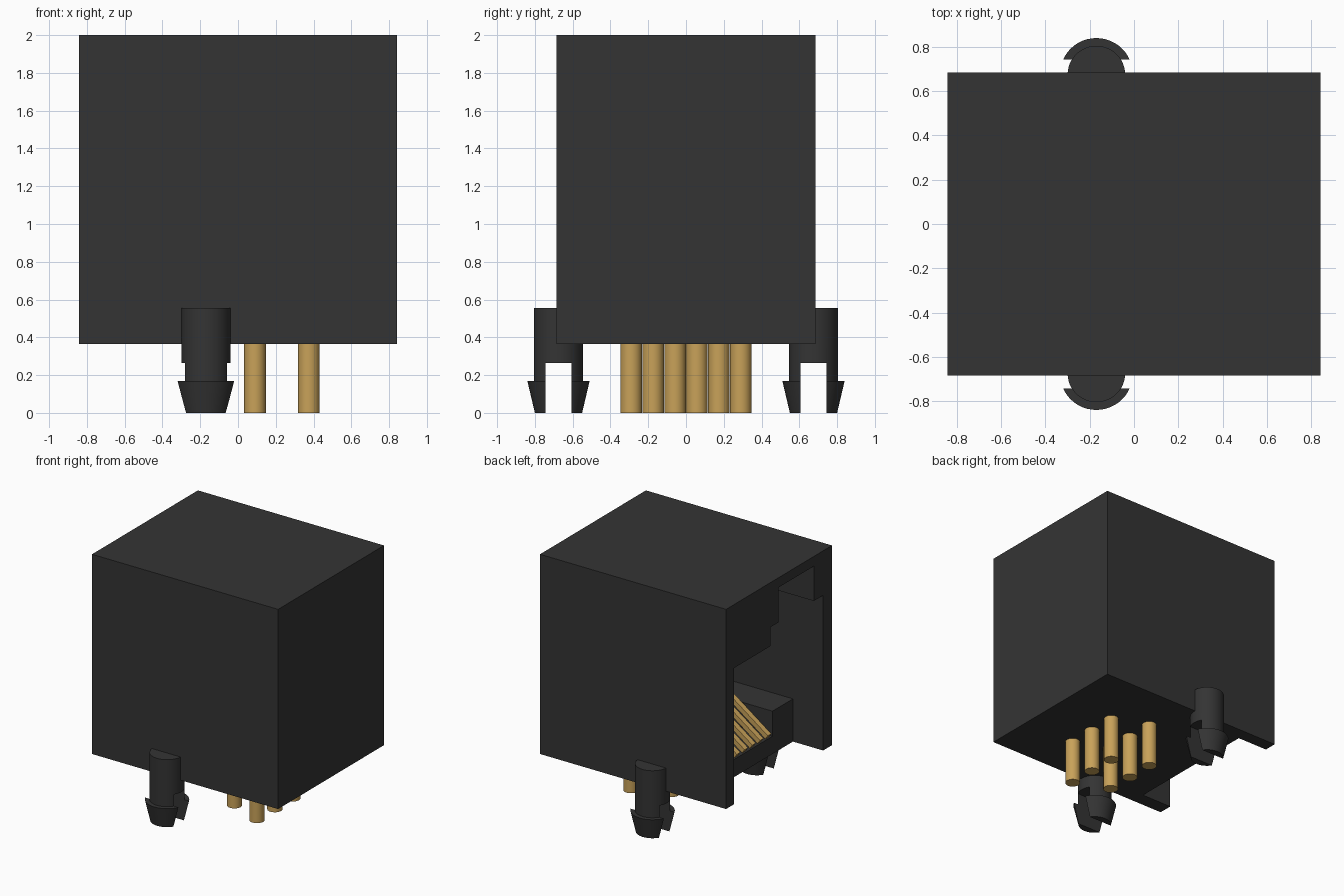
import bpy, bmesh, math
from mathutils import Matrix, Vector

if "Cube" in bpy.data.objects:
    bpy.data.objects.remove(bpy.data.objects["Cube"], do_unlink=True)


def material(name, color):
    m = bpy.data.materials.new(name)
    m.use_nodes = True
    m.diffuse_color = (*color, 1)
    m.node_tree.nodes["Principled BSDF"].inputs["Base Color"].default_value = (*color, 1)
    return m


BLACK = material("black plastic", (0.034, 0.034, 0.034))
GOLD = material("gold contact", (0.58, 0.36, 0.10))


def finish(bm, name, mat):
    bmesh.ops.recalc_face_normals(bm, faces=bm.faces)
    mesh = bpy.data.meshes.new(name)
    bm.to_mesh(mesh)
    bm.free()
    mesh.materials.append(mat)
    ob = bpy.data.objects.new(name, mesh)
    bpy.context.collection.objects.link(ob)
    return ob


def activate(ob):
    bpy.ops.object.select_all(action="DESELECT")
    ob.select_set(True)
    bpy.context.view_layer.objects.active = ob


def extrude_x(name, profile, x0, x1, mat=BLACK):
    """Prism with a (y, z) outline running from x0 to x1."""
    bm = bmesh.new()
    face = bm.faces.new([bm.verts.new((x0, y, z)) for y, z in profile])
    new = bmesh.ops.extrude_face_region(bm, geom=[face])["geom"]
    moved = [v for v in new if isinstance(v, bmesh.types.BMVert)]
    bmesh.ops.translate(bm, verts=moved, vec=(x1 - x0, 0, 0))
    return finish(bm, name, mat)


def rect(y0, y1, z0, z1):
    return [(y0, z0), (y1, z0), (y1, z1), (y0, z1)]


def cut(ob, cutter):
    mod = ob.modifiers.new("cut", "BOOLEAN")
    mod.operation, mod.solver, mod.object = "DIFFERENCE", "EXACT", cutter
    activate(ob)
    bpy.ops.object.modifier_apply(modifier=mod.name)
    bpy.data.objects.remove(cutter, do_unlink=True)


def smooth(ob):
    activate(ob)
    bpy.ops.object.shade_smooth_by_angle(angle=math.radians(30))


# Housing, with a plug cavity that has an offset latch channel
LEFT, RIGHT, SILL, BACK = 0.58, -0.57, -0.57, 0.40
BOTTOM, SHELF = 0.365, 0.715
housing = extrude_x("housing", rect(-0.685, 0.685, BOTTOM, 2), -0.843, 0.843)
ceiling = [(LEFT, 1.48), (0.11, 1.48), (0.11, 1.635), (0.005, 1.635), (0.005, 1.92),
           (-0.45, 1.92), (-0.45, 1.635), (RIGHT, 1.635)]
cut(housing, extrude_x("cavity_cutter", ceiling + [(RIGHT, SHELF), (LEFT, SHELF)], -1, BACK))
cut(housing, extrude_x("entry_cutter", rect(RIGHT, LEFT, 0.2, 1.2), -1, SILL))
cut(housing, extrude_x("contact_recess_cutter", rect(-0.305, 0.305, 0.51, 1.0), -0.7, BACK))

# Sloping spring contacts inside the cavity
start, end = Vector((SILL, 0, 0.53)), Vector((BACK + 0.02, 0, 1.23))
run = end - start
for i in range(6):
    bm = bmesh.new()
    bmesh.ops.create_cube(bm, size=1, matrix=Matrix.Diagonal((run.length, 0.045, 0.04, 1)))
    tilt = Matrix.Rotation(-math.atan2(run.z, run.x), 4, "Y")
    place = Matrix.Translation((start + end) / 2 + Vector((0, (i - 2.5) * 0.1, 0)))
    bmesh.ops.transform(bm, matrix=place @ tilt, verts=bm.verts)
    finish(bm, f"spring_contact_{i + 1}", GOLD)

# Solder pins in two staggered rows
for i in range(6):
    bm = bmesh.new()
    bmesh.ops.create_cone(bm, cap_ends=True, segments=32, radius1=0.057, radius2=0.057, depth=0.40)
    x = 0.09 if i % 2 else 0.375
    bmesh.ops.translate(bm, verts=bm.verts, vec=(x, (i - 2.5) * 0.116, 0.20))
    smooth(finish(bm, f"solder_pin_{i + 1}", GOLD))

# Split, barbed mounting pegs on the front and back
outline = [(0, 0.555), (0.13, 0.555), (0.13, 0.17), (0.165, 0.17), (0.125, 0), (0, 0)]
for name, y in (("front_peg", -0.675), ("back_peg", 0.675)):
    bm = bmesh.new()
    verts = [bm.verts.new((r, 0, z)) for r, z in outline]
    edges = [bm.edges.new(pair) for pair in zip(verts, verts[1:])]
    bmesh.ops.spin(bm, geom=verts + edges, axis=(0, 0, 1), cent=(0, 0, 0),
                   angle=math.tau, steps=48)
    bmesh.ops.remove_doubles(bm, verts=bm.verts, dist=0.0005)
    bmesh.ops.translate(bm, verts=bm.verts, vec=(-0.17, y, 0))
    peg = finish(bm, name, BLACK)
    cut(peg, extrude_x("slot_cutter", rect(y - 0.068, y + 0.068, -0.1, 0.265), -0.5, 0.2))
    smooth(peg)
